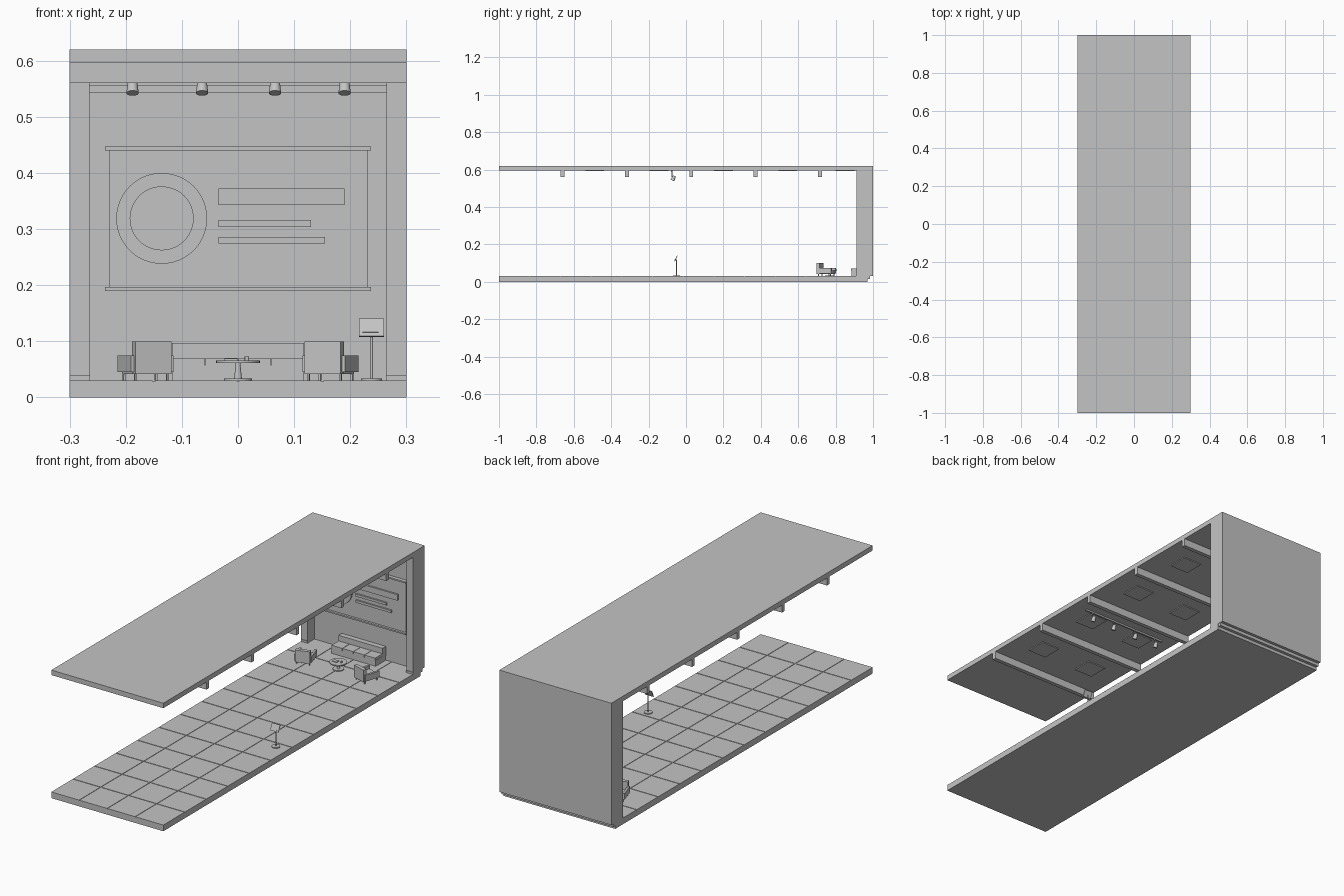
import bpy
from math import radians
from mathutils import Matrix, Vector

cube = bpy.data.objects.get("Cube")
if cube:
    bpy.data.objects.remove(cube, do_unlink=True)

grey = bpy.data.materials.new("plain_grey")
grey.use_nodes = True
GREY = (0.55, 0.55, 0.55, 1)
grey.diffuse_color = GREY
grey.node_tree.nodes["Principled BSDF"].inputs["Base Color"].default_value = GREY


def finish(name, smooth=False):
    ob = bpy.context.object
    ob.name = name
    ob.data.materials.append(grey)
    if smooth:
        bpy.ops.object.shade_smooth_by_angle()
    return ob


def box(name, x, y, z):
    """Box from its (low, high) range on each axis."""
    low, high = Vector((x[0], y[0], z[0])), Vector((x[1], y[1], z[1]))
    bpy.ops.mesh.primitive_cube_add(size=1)
    ob = finish(name)
    ob.data.transform(Matrix.Translation((low + high) / 2) @ Matrix.Diagonal((*(high - low), 1)))
    return ob


def post(name, x, y, z, r, r_top=None):
    """Upright round part between two heights."""
    bpy.ops.mesh.primitive_cone_add(vertices=32, radius1=r, radius2=r if r_top is None else r_top,
                                    depth=z[1] - z[0], location=(x, y, sum(z) / 2))
    return finish(name, True)


W = (-0.3, 0.3)
FLOOR = 0.03
NICHE = 0.963

# Floor slab with separate tiles
box("floor_slab", W, (-1, 0.97), (0, 0.028))
cols, rows, gap = 4, 12, 0.002
tw, tl = 0.6 / cols, 1.97 / rows
for i in range(cols):
    for j in range(rows):
        x0, y0 = -0.3 + i * tw, -1 + j * tl
        box("floor_tile", (x0 + gap * (i > 0), x0 + tw - gap * (i < cols - 1)),
            (y0 + gap * (j > 0), y0 + tl - gap * (j < rows - 1)), (0.027, FLOOR))

# Roof, beams and ceiling panels
box("roof", W, (-1, 1), (0.596, 0.62))
for k in range(5):
    y = -0.66 + k * 0.344
    box("ceiling_beam", W, (y - 0.01, y + 0.01), (0.56, 0.597))
    py = min(y + 0.172, 0.85)
    for x in (-0.14, 0.14):
        box("ceiling_panel", (x - 0.05, x + 0.05), (py - 0.05, py + 0.05), (0.592, 0.597))

# Back wall with side pillars, header and skirting
box("back_wall", W, (NICHE, 1), (FLOOR, 0.597))
box("wall_footing", (-0.298, 0.298), (0.965, 0.985), (0.015, FLOOR))
for s in (-1, 1):
    box("side_pillar", sorted((s * 0.265, s * 0.3)), (0.912, 0.97), (FLOOR, 0.597))
    box("pillar_skirting", sorted((s * 0.264, s * 0.3)), (0.909, 0.915), (FLOOR, 0.04))
box("wall_header", (-0.266, 0.266), (0.955, 0.97), (0.543, 0.557))

# Wall display with ledges, ring and bars
box("display_panel", (-0.23, 0.232), (0.956, 0.97), (0.197, 0.44))
for z in (0.19, 0.44):
    box("display_ledge", (-0.237, 0.237), (0.945, 0.97), (z, z + 0.007))
for name, r, depth in (("display_disc", 0.081, 0.008), ("display_inner_disc", 0.057, 0.014)):
    bpy.ops.mesh.primitive_cylinder_add(vertices=48, radius=r, depth=depth,
                                        location=(-0.136, 0.957 - depth / 2, 0.319),
                                        rotation=(radians(90), 0, 0))
    finish(name, True)
for x1, z in ((0.19, (0.343, 0.372)), (0.13, (0.304, 0.316)), (0.155, (0.274, 0.286))):
    box("display_bar", (-0.035, x1), (0.948, 0.957), z)

# Bench against the back wall
box("bench_base", (-0.118, 0.118), (0.885, 0.96), (FLOOR, 0.058))
box("bench_back", (-0.118, 0.118), (0.938, NICHE), (0.05, 0.097))
for i in range(4):
    x0 = -0.118 + i * 0.059
    box("bench_cushion", (x0 + 0.001, x0 + 0.058), (0.883, 0.938), (0.058, 0.07))


# Armchairs, each turned slightly outward
def armchair(side):
    parts = [
        box("armchair_seat", (-0.032, 0.032), (-0.035, 0.04), (0.042, 0.06)),
        box("armchair_back", (-0.034, 0.034), (-0.043, -0.025), (0.042, 0.1)),
    ]
    for s in (-1, 1):
        parts.append(box("armchair_arm", sorted((s * 0.03, s * 0.04)), (-0.036, 0.042), (0.045, 0.075)))
        for y in (-0.032, 0.034):
            parts.append(box("armchair_leg", sorted((s * 0.028, s * 0.032)), (y - 0.002, y + 0.002),
                             (FLOOR, 0.046)))
    turn = Matrix.Translation((side * 0.164, 0.749, 0)) @ Matrix.Rotation(-side * radians(18), 4, "Z")
    for part in parts:
        part.data.transform(turn)


for side in (-1, 1):
    armchair(side)

# Round table with small items
TY = 0.768
post("table_foot", 0, TY, (FLOOR, 0.034), 0.025)
post("table_stem", 0, TY, (0.033, 0.062), 0.007, 0.004)
post("table_top", 0, TY, (0.061, 0.066), 0.039)
box("table_book", (-0.024, 0.0), (TY - 0.014, TY + 0.004), (0.066, 0.069))
post("table_cup", 0.016, TY, (0.066, 0.073), 0.004)

# Floor stand with tilted board
SX, SY = 0.238, -0.05
post("stand_base", SX, SY, (FLOOR, 0.034), 0.019)
post("stand_post", SX, SY, (0.033, 0.118), 0.0025)
board = box("stand_board", (-0.022, 0.022), (-0.002, 0.002), (-0.017, 0.017))
board.location = (SX, SY - 0.004, 0.124)
board.rotation_euler.x = radians(-25)
plate = box("stand_board_strip", (-0.016, 0.012), (-0.003, -0.001), (-0.01, -0.008))
plate.location, plate.rotation_euler = board.location, board.rotation_euler

# Ceiling rail with tilted spotlights
RY = -0.075
box("light_rail", (-0.23, 0.23), (RY - 0.004, RY + 0.004), (0.588, 0.597))
for x in (-0.188, -0.064, 0.066, 0.19):
    post("spot_stem", x, RY, (0.56, 0.59), 0.002)
    spot = post("spot_lamp", 0, 0, (-0.013, 0.013), 0.011, 0.008)
    spot.location = (x, RY + 0.008, 0.554)
    spot.rotation_euler.x = radians(-25)
